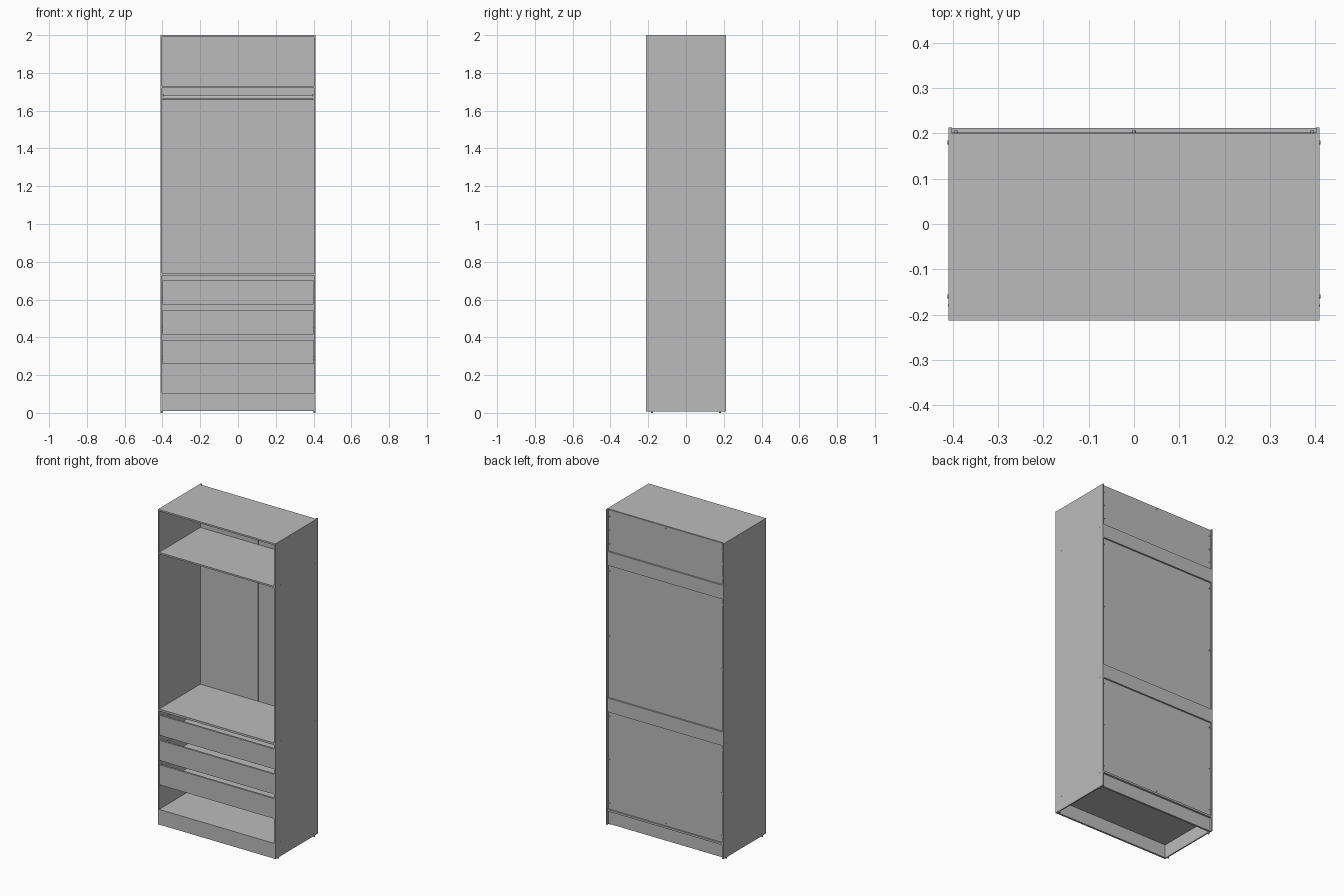
import bpy
import math
from mathutils import Matrix

cube = bpy.data.objects.get("Cube")
if cube:
    bpy.data.objects.remove(cube, do_unlink=True)

grey = bpy.data.materials.new("plain_grey")
grey.use_nodes = True
grey.diffuse_color = (0.5, 0.5, 0.5, 1)
grey.node_tree.nodes["Principled BSDF"].inputs["Base Color"].default_value = (0.5, 0.5, 0.5, 1)

import bmesh

W, D, IN = 0.41, 0.213, 0.402      # half width, half depth, inner half width
BACK = 0.2                         # rear edge of the boards
T = 0.012                          # board thickness


def finish(name, bm):
    mesh = bpy.data.meshes.new(name)
    bm.to_mesh(mesh)
    bm.free()
    mesh.materials.append(grey)
    obj = bpy.data.objects.new(name, mesh)
    bpy.context.collection.objects.link(obj)
    return obj


def box(name, x, y, z):
    """Box from (min, max) ranges on each axis."""
    bm = bmesh.new()
    bmesh.ops.create_cube(bm, size=1)
    for v in bm.verts:
        v.co = [r[0] if c < 0 else r[1] for c, r in zip(v.co, (x, y, z))]
    return finish(name, bm)


def rod(name, centre, radius, length, axis, sides=16):
    bm = bmesh.new()
    turn = {"X": Matrix.Rotation(math.pi / 2, 4, "Y"),
            "Y": Matrix.Rotation(math.pi / 2, 4, "X"),
            "Z": Matrix.Identity(4)}[axis]
    bmesh.ops.create_cone(bm, cap_ends=True, segments=sides, radius1=radius,
                          radius2=radius, depth=length,
                          matrix=Matrix.Translation(centre) @ turn)
    for f in bm.faces:
        f.smooth = len(f.verts) == 4
    for e in bm.edges:
        e.smooth = all(f.smooth for f in e.link_faces)
    return finish(name, bm)


# Side panels, feet and fixing caps
for side, s in (("left", 1), ("right", -1)):
    box(side + "_side_panel", sorted((s * IN, s * W)), (-D, D), (0.008, 2))
    for y in (-0.18, 0.18):
        rod(side + "_foot", (s * 0.406, y, 0.005), 0.005, 0.01, "Z")
    for z in (0.1, 0.733, 1.724):
        for y in (-0.16, 0.18):
            rod(side + "_fixing_cap", (s * W, y, z), 0.004, 0.003, "X", 12)

# Horizontal boards
box("top_board", (-IN, IN), (-D, BACK), (1.99, 2))
box("upper_shelf", (-IN, IN), (-D, BACK), (1.72, 1.73))
box("middle_shelf", (-IN, IN), (-D, BACK), (0.727, 0.74))
box("bottom_board", (-IN, IN), (-D, 0.211), (0.094, 0.106))

# Plinths under the bottom board
box("front_plinth", (-IN, IN), (-D, -D + T), (0.01, 0.094))
box("back_plinth", (-IN, IN), (0.186, 0.198), (0.01, 0.094))

# Back panels, centre joints and fixing screws
for name, low, high in (("lower", 0.106, 0.73), ("middle", 0.73, 1.72), ("upper", 1.72, 1.996)):
    box(name + "_back_panel", (-IN, IN), (BACK - 0.002, BACK + 0.002), (low, high))
    box(name + "_back_joint", (-0.003, 0.003), (BACK - 0.003, BACK + 0.003), (low, high))
    bottom = low if name == "lower" else low + 0.02
    top = high - (0.09 if name == "middle" else 0.02)
    for i in range(3):
        z = bottom + 0.04 + (top - bottom - 0.06) * i / 2
        for x in (-0.394, 0.394):
            rod(name + "_back_screw", (x, 0.204, z), 0.004, 0.006, "Y", 12)
for z in (0.12, 1.985):
    rod("centre_back_screw", (0, 0.204, z), 0.004, 0.006, "Y", 12)

# Rails across the back
for name, low in (("lower", 0.722), ("upper", 1.648)):
    box(name + "_back_rail", (-IN, IN), (BACK + 0.001, 0.212), (low, low + 0.088))

# Clothes rail with end brackets
rod("clothes_rail", (0, 0, 1.67), 0.01, 2 * IN, "X", 24)
for s in (-1, 1):
    box("rail_bracket", sorted((s * 0.394, s * IN)), (-0.014, 0.014), (1.657, 1.687))

# Drawers with runners
for low, high in ((0.26, 0.387), (0.414, 0.541), (0.573, 0.7)):
    box("drawer_front", (-0.4, 0.4), (-0.21, -0.198), (low, high))
    box("drawer_base", (-0.385, 0.385), (-0.198, 0.18), (low + 0.012, low + 0.018))
    box("drawer_back", (-0.385, 0.385), (0.172, 0.182), (low + 0.012, high - 0.02))
    for s in (-1, 1):
        box("drawer_side", sorted((s * 0.377, s * 0.387)), (-0.198, 0.182), (low + 0.008, high - 0.02))
        box("drawer_runner", sorted((s * 0.387, s * IN)), (-0.19, 0.17), (low + 0.02, low + 0.04))
